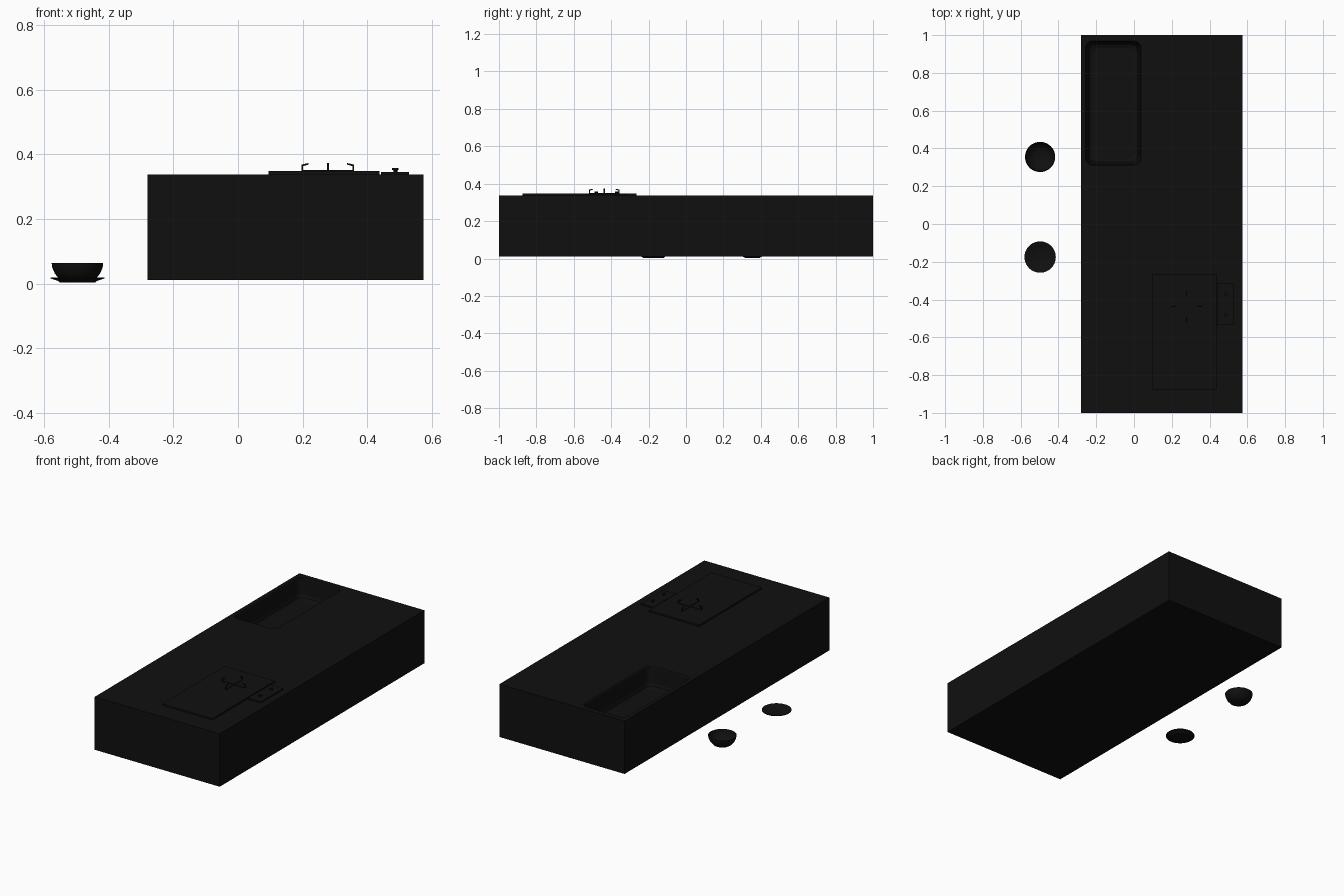
import bpy, bmesh, math
from mathutils import Vector

if "Cube" in bpy.data.objects:
    bpy.data.objects.remove(bpy.data.objects["Cube"])

mat = bpy.data.materials.new("black")
mat.diffuse_color = (0.005, 0.005, 0.005, 1)
mat.use_nodes = True
mat.node_tree.nodes["Principled BSDF"].inputs["Base Color"].default_value = mat.diffuse_color


def make(name, bm, smooth=False):
    bmesh.ops.recalc_face_normals(bm, faces=bm.faces)
    me = bpy.data.meshes.new(name)
    bm.to_mesh(me)
    bm.free()
    ob = bpy.data.objects.new(name, me)
    bpy.context.collection.objects.link(ob)
    me.materials.append(mat)
    if smooth:
        bpy.ops.object.select_all(action='DESELECT')
        ob.select_set(True)
        bpy.context.view_layer.objects.active = ob
        bpy.ops.object.shade_smooth_by_angle(angle=math.radians(40))
    return ob


def loft(name, rings, smooth=False):
    """Skin a stack of equal-length point rings and cap both ends."""
    bm = bmesh.new()
    vs = [[bm.verts.new(p) for p in r] for r in rings]
    n = len(vs[0])
    for a, b in zip(vs, vs[1:]):
        for i in range(n):
            j = (i + 1) % n
            bm.faces.new((a[i], a[j], b[j], b[i]))
    bm.faces.new(vs[0])
    bm.faces.new(vs[-1])
    return make(name, bm, smooth)


def box(name, x0, x1, y0, y1, z0, z1):
    return loft(name, [[(x0, y0, z), (x1, y0, z), (x1, y1, z), (x0, y1, z)] for z in (z0, z1)])


def round_rect(x0, x1, y0, y1, r, z, seg=6):
    pts = []
    corners = [(x1 - r, y1 - r), (x0 + r, y1 - r), (x0 + r, y0 + r), (x1 - r, y0 + r)]
    for q, (cx, cy) in enumerate(corners):
        for k in range(seg + 1):
            a = math.pi / 2 * (q + k / seg)
            pts.append((cx + r * math.cos(a), cy + r * math.sin(a), z))
    return pts


def lathe(name, cx, cy, profile, n=40):
    rings = [[(cx + r * math.cos(2 * math.pi * i / n), cy + r * math.sin(2 * math.pi * i / n), z)
              for i in range(n)] for r, z in profile]
    return loft(name, rings, True)


# counter block with a rounded sink basin cut into its top
counter = box("counter", -0.28, 0.575, -1, 1, 0.011, 0.338)
basin = [(0.0, 0.40), (0.0, 0.338), (0.004, 0.332), (0.012, 0.24),
         (0.018, 0.222), (0.035, 0.212)]
cutter = loft("sink_cutter", [round_rect(-0.257 + d, 0.038 - d, 0.31 + d, 0.97 - d, 0.04, z)
                              for d, z in basin])
cutter.hide_render = True
mod = counter.modifiers.new("sink", 'BOOLEAN')
mod.object = cutter
mod.operation = 'DIFFERENCE'
mod.solver = 'EXACT'
bpy.context.view_layer.objects.active = counter
bpy.ops.object.modifier_apply(modifier=mod.name)
bpy.data.objects.remove(cutter)

# cooktop plate and control panel
box("cooktop_plate", 0.095, 0.438, -0.875, -0.265, 0.336, 0.348)
box("control_panel", 0.443, 0.53, -0.535, -0.315, 0.336, 0.346)
for i, y in enumerate((-0.37, -0.48)):
    lathe(f"knob_{i + 1}", 0.487, y, [(0.006, 0.345), (0.006, 0.350), (0.010, 0.352), (0.010, 0.358)], 20)

# pan support: four bent arms around the burner centre
cx, cy, w = 0.278, -0.437, 0.003
arm = [(0.0, 0.349), (0.079, 0.349), (0.079, 0.366), (0.059, 0.371)]
for k in range(4):
    d = Vector((math.cos(k * math.pi / 2), math.sin(k * math.pi / 2), 0))
    side = Vector((-d.y, d.x, 0)) * w
    rings = []
    for i, (r, z) in enumerate(arm):
        # mitred offset direction in the arm's own plane
        off = [(0, 1), (-1, 1), (-1, -1), (0, -1)][i]
        c = Vector((cx, cy, z)) + d * r
        o = (d * off[0] + Vector((0, 0, off[1]))) * 0.0025
        rings.append([c + o + side, c + o - side, c - o - side, c - o + side])
    loft(f"pan_support_arm_{k + 1}", rings)

# bowl and plate beside the counter
lathe("bowl", -0.497, 0.355, [(0.040, 0.004), (0.055, 0.013), (0.070, 0.031), (0.078, 0.050),
                              (0.080, 0.064), (0.077, 0.064), (0.075, 0.051), (0.067, 0.034),
                              (0.052, 0.017), (0.036, 0.009)])
lathe("plate", -0.497, -0.175, [(0.055, 0.003), (0.060, 0.008), (0.083, 0.016), (0.083, 0.019),
                                (0.078, 0.018), (0.058, 0.011), (0.052, 0.008)])
